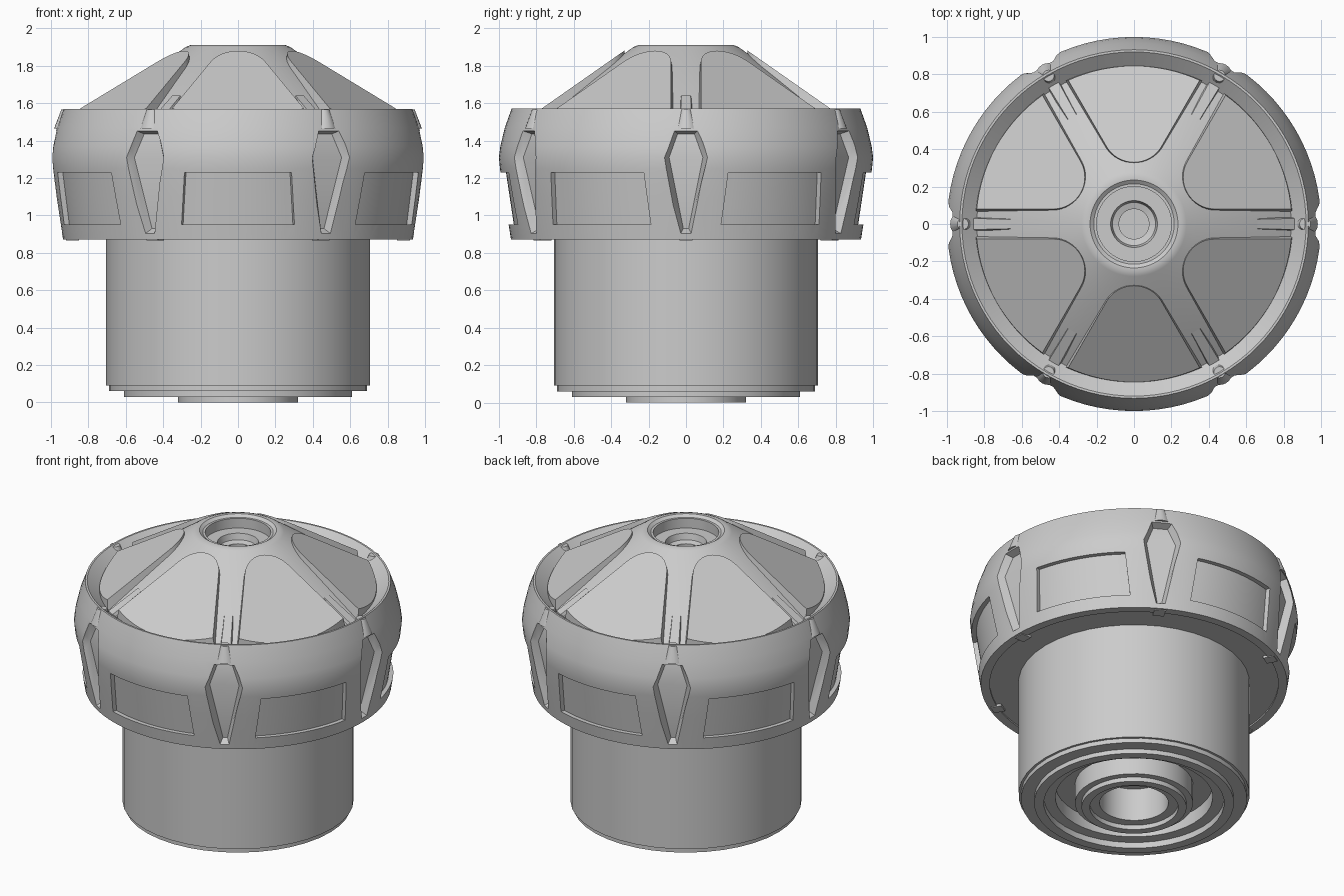
import bpy, bmesh
from math import sin, cos, pi, radians, asin
from mathutils import Matrix, Vector

if "Cube" in bpy.data.objects:
    bpy.data.objects.remove(bpy.data.objects["Cube"])


def finish(bm, name, angle=30):
    bmesh.ops.recalc_face_normals(bm, faces=bm.faces)
    me = bpy.data.meshes.new(name)
    bm.to_mesh(me)
    bm.free()
    ob = bpy.data.objects.new(name, me)
    bpy.context.collection.objects.link(ob)
    if angle:
        smooth(ob, angle)
    return ob


def smooth(ob, angle):
    bpy.ops.object.select_all(action='DESELECT')
    ob.select_set(True)
    bpy.context.view_layer.objects.active = ob
    bpy.ops.object.shade_smooth_by_angle(angle=radians(angle))


def revolve(name, profile, seg, angle=30):
    """Closed solid of revolution; profile starts and/or ends on the axis."""
    bm = bmesh.new()
    rings = []
    for r, z in profile:
        if r == 0:
            rings.append([bm.verts.new((0, 0, z))] * seg)
        else:
            rings.append([bm.verts.new((r * cos(2 * pi * i / seg), r * sin(2 * pi * i / seg), z))
                          for i in range(seg)])
    for a, b in zip(rings, rings[1:]):
        for i in range(seg):
            j = (i + 1) % seg
            bm.faces.new(list(dict.fromkeys([a[i], a[j], b[j], b[i]])))
    return finish(bm, name, angle)


def bridge(bm, lo, hi):
    n = len(lo)
    for i in range(n):
        bm.faces.new([lo[i], lo[(i + 1) % n], hi[(i + 1) % n], hi[i]])


def prism(bm, low, high, rot, cap=None):
    """Join two matching loops into a solid, turned about z."""
    m = Matrix.Rotation(rot, 3, 'Z')
    loops = [[bm.verts.new(m @ Vector(p)) for p in loop] for loop in (low, high)]
    bridge(bm, *loops)
    for loop in loops:
        for idx in (cap or [range(len(loop))]):
            bm.faces.new([loop[i] for i in idx])


SPOKES = [radians(60 * k) for k in range(6)]
PANELS = [a + pi / 6 for a in SPOKES]

# Lower barrel with stepped, grooved underside
revolve("barrel", [
    (0, .9), (.705, .9), (.705, .09), (.69, .09), (.69, .06), (.61, .06), (.61, .03),
    (.55, .03), (.55, .07), (.48, .07), (.48, .16), (.36, .16), (.36, .03), (.32, .03),
    (.32, 0), (.27, 0), (.27, .03), (.21, .03), (.21, .25), (0, .25)], 40)

# Wide head: collar, rim, cone roof and stepped top socket
head = revolve("head", [
    (0, .88), (.88, .88), (.88, .87), (.935, .87), (.972, 1.1), (.994, 1.25), (1, 1.31),
    (.992, 1.37), (.968, 1.47), (.932, 1.57), (.92, 1.57), (.84, 1.508), (.28, 1.9), (.255, 1.91),
    (.235, 1.91), (.215, 1.895), (.2, 1.895), (.2, 1.83), (.125, 1.83), (.115, 1.79),
    (.08, 1.78), (.08, 1.7), (0, 1.7)], 96, 0)

# Cutter: kite-shaped recesses below each spoke
bm = bmesh.new()


def kite(rows):
    (r1, w1, z1), (r2, w2, z2), (r3, w3, z3) = rows
    return [(r1, -w1, z1), (r1, w1, z1), (r2, w2, z2), (r3, w3, z3), (r3, -w3, z3), (r2, -w2, z2)]


for a in SPOKES:
    prism(bm, kite([(.925, .045, 1.435), (.952, .09, 1.31), (.895, .014, .93)]),
          kite([(1.075, .1, 1.49), (1.1, .18, 1.31), (1.045, .06, .84)]), a,
          [(0, 1, 2, 5), (5, 2, 3, 4)])
kites = finish(bm, "kite_cutter", 0)

# Cutter: wide windows between the kites
bm = bmesh.new()
N = 14
for a in PANELS:
    cols = []
    for i in range(N + 1):
        t = 2 * i / N - 1
        col = []
        for r, z, half in ((.92, .95, 18.6), (.962, 1.23, 16.8), (1.1, 1.23, 16.8), (1.1, .95, 18.6)):
            th = a + radians(half) * t
            col.append(bm.verts.new((r * cos(th), r * sin(th), z)))
        cols.append(col)
    for p, q in zip(cols, cols[1:]):
        bridge(bm, p, q)
    bm.faces.new(cols[0])
    bm.faces.new(cols[-1])
windows = finish(bm, "window_cutter", 0)

for cutter in (kites, windows):
    cutter.hide_render = True
    mod = head.modifiers.new("cut", 'BOOLEAN')
    mod.operation = 'DIFFERENCE'
    mod.solver = 'EXACT'
    mod.object = cutter
    bpy.context.view_layer.objects.active = head
    bpy.ops.object.modifier_apply(modifier=mod.name)
    bpy.data.objects.remove(cutter)
smooth(head, 25)


# Raised flat roof panels with rounded inner tips
def panel_outline(gap, r_out, drop):
    half = pi / 6 - asin(gap / r_out)
    pts = [(r_out * cos(t), r_out * sin(t)) for t in (half * (i / 8 - 1) for i in range(17))]
    rho = .25 - gap
    pts += [(.5 + rho * cos(t), rho * sin(t)) for t in (radians(120 + 7.5 * i) for i in range(17))]
    return [(d, w, 1.88 - .7 * (d - .33) - drop) for d, w in pts]


bm = bmesh.new()
for a in PANELS:
    prism(bm, panel_outline(.064, .85, .09), panel_outline(.08, .845, 0), a)
finish(bm, "roof_panels")

# Small ribs at the outer ends of the roof channels
bm = bmesh.new()
for a in SPOKES:
    prism(bm, [(.66, -.04, 1.6), (.66, .04, 1.6), (.88, .04, 1.46), (.88, -.04, 1.46)],
          [(.66, -.025, 1.64), (.66, .025, 1.64), (.87, .03, 1.515), (.87, -.03, 1.515)], a)
finish(bm, "channel_ribs")

# Tapered studs on the rim above each kite
bm = bmesh.new()
for a in SPOKES:
    m = Matrix.Rotation(a, 4, 'Z') @ Matrix.Translation((.915, 0, 1.515))
    bmesh.ops.create_cone(bm, cap_ends=True, segments=20, radius1=.068, radius2=.03,
                          depth=.1, matrix=m)
finish(bm, "rim_studs")

# Little tabs under the collar
bm = bmesh.new()
for a in SPOKES:
    m = Matrix.Rotation(a, 4, 'Z') @ Matrix.Translation((.885, 0, .875)) @ Matrix.Diagonal((.07, .07, .02, 1))
    bmesh.ops.create_cube(bm, size=1, matrix=m)
finish(bm, "collar_tabs")
